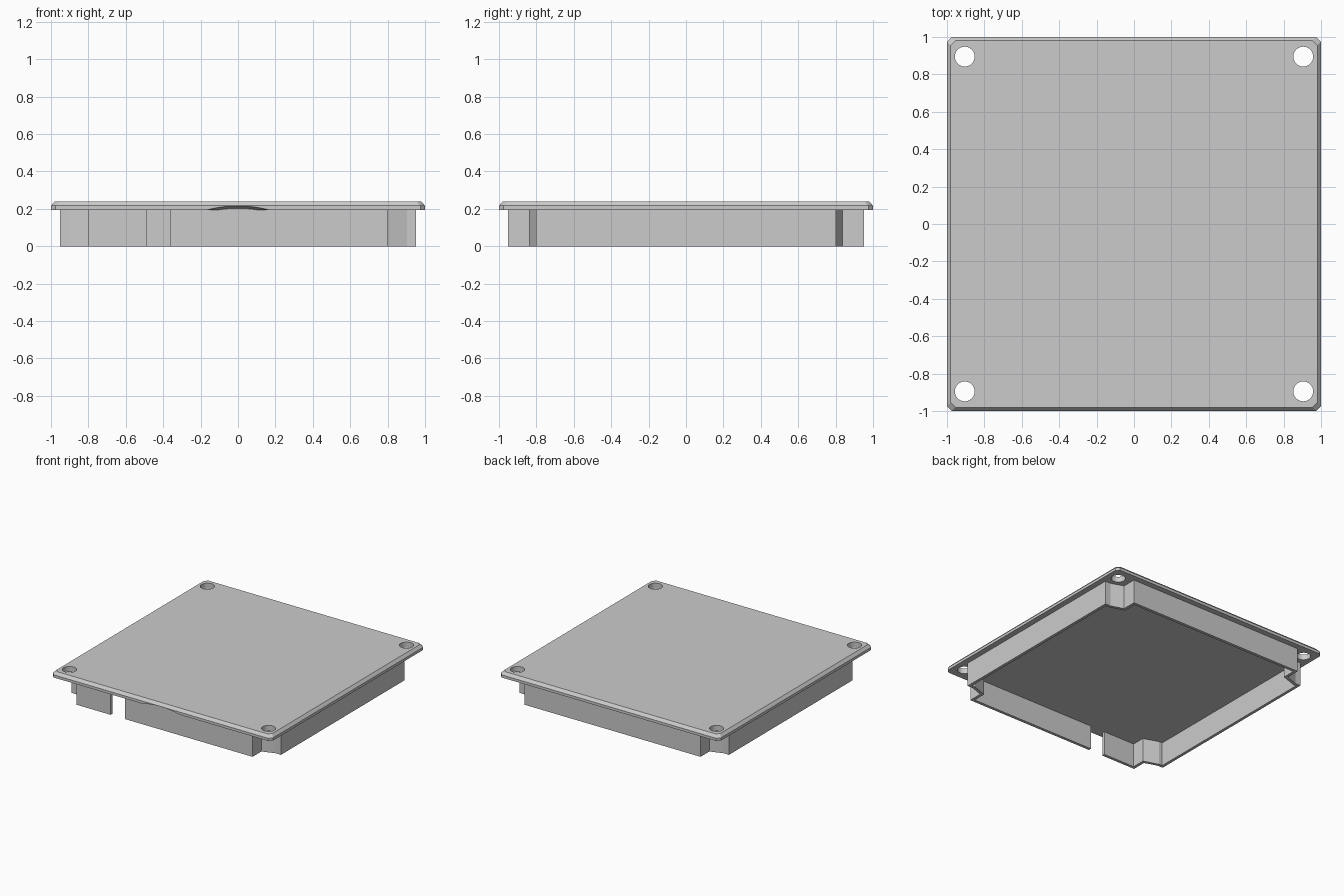
import bpy, bmesh
from math import pi
from mathutils import Matrix

if "Cube" in bpy.data.objects:
    bpy.data.objects.remove(bpy.data.objects["Cube"], do_unlink=True)

# One plain grey for everything
grey = bpy.data.materials.new("light grey plastic")
grey.use_nodes = True
grey.diffuse_color = (0.6, 0.6, 0.6, 1)
grey.node_tree.nodes["Principled BSDF"].inputs["Base Color"].default_value = (0.6, 0.6, 0.6, 1)

UNDER, SHOULDER, TOP = 0.195, 0.217, 0.24   # heights of the cover plate
WALL = 0.953                                # outer face of the skirt


def make_object(name, bm):
    mesh = bpy.data.meshes.new(name)
    bm.to_mesh(mesh)
    bm.free()
    mesh.materials.append(grey)
    ob = bpy.data.objects.new(name, mesh)
    bpy.context.collection.objects.link(ob)
    return ob


def apply_modifiers(ob):
    graph = bpy.context.evaluated_depsgraph_get()
    mesh = bpy.data.meshes.new_from_object(ob.evaluated_get(graph))
    ob.modifiers.clear()
    ob.data = mesh


def cut(ob, bm):
    cutter = make_object("cutter", bm)
    cutter.hide_render = True
    mod = ob.modifiers.new("cut", "BOOLEAN")
    mod.operation = "DIFFERENCE"
    mod.solver = "EXACT"
    mod.object = cutter
    apply_modifiers(ob)
    bpy.data.objects.remove(cutter, do_unlink=True)


def around(corner):
    """Mirror one front-right corner path into all four, counter-clockwise."""
    path = []
    for sx, sy in ((1, -1), (1, 1), (-1, 1), (-1, -1)):
        pts = [(sx * x, sy * y) for x, y in corner]
        path += pts if sx * sy < 0 else pts[::-1]
    return path


# Cover plate: chamfered corners and a sloped top edge
bm = bmesh.new()
rings = []
for z, size in ((UNDER, 1), (SHOULDER, 1), (TOP, 0.98)):
    outline = around([(size - 0.025, size), (size, size - 0.025)])
    rings.append([bm.verts.new((x, y, z)) for x, y in outline])
bm.faces.new(rings[0][::-1])
bm.faces.new(rings[-1])
for low, high in zip(rings, rings[1:]):
    for i in range(len(low)):
        j = (i + 1) % len(low)
        bm.faces.new((low[i], low[j], high[j], high[i]))
plate = make_object("cover_plate", bm)

# Four screw holes
bm = bmesh.new()
for sx in (-1, 1):
    for sy in (-1, 1):
        bmesh.ops.create_cone(bm, cap_ends=True, segments=32, radius1=0.053, radius2=0.053,
                              depth=0.2, matrix=Matrix.Translation((sx * 0.905, sy * 0.895, 0.22)))
cut(plate, bm)

# Shallow finger scoop under the front edge
bm = bmesh.new()
bmesh.ops.create_cone(bm, cap_ends=True, segments=160, radius1=0.64, radius2=0.666, depth=0.094,
                      matrix=Matrix.Translation((0, -1, -0.437)) @ Matrix.Rotation(pi / 2, 4, "X"))
cut(plate, bm)

# Skirt: thin wall stepping in around the screw holes, open at a cable slot in front
notch = [(0.8, WALL), (0.8, 0.838), (0.903, 0.803), (WALL, 0.803)]
path = [(-0.36, -WALL)] + around(notch) + [(-0.49, -WALL)]
bm = bmesh.new()
low, high = ([bm.verts.new((x, y, z)) for x, y in path] for z in (0, UNDER))
for i in range(len(path) - 1):
    bm.faces.new((low[i], low[i + 1], high[i + 1], high[i]))
skirt = make_object("skirt_wall", bm)
shell = skirt.modifiers.new("thickness", "SOLIDIFY")
shell.thickness = 0.024
shell.offset = -1
shell.use_even_offset = True
apply_modifiers(skirt)
